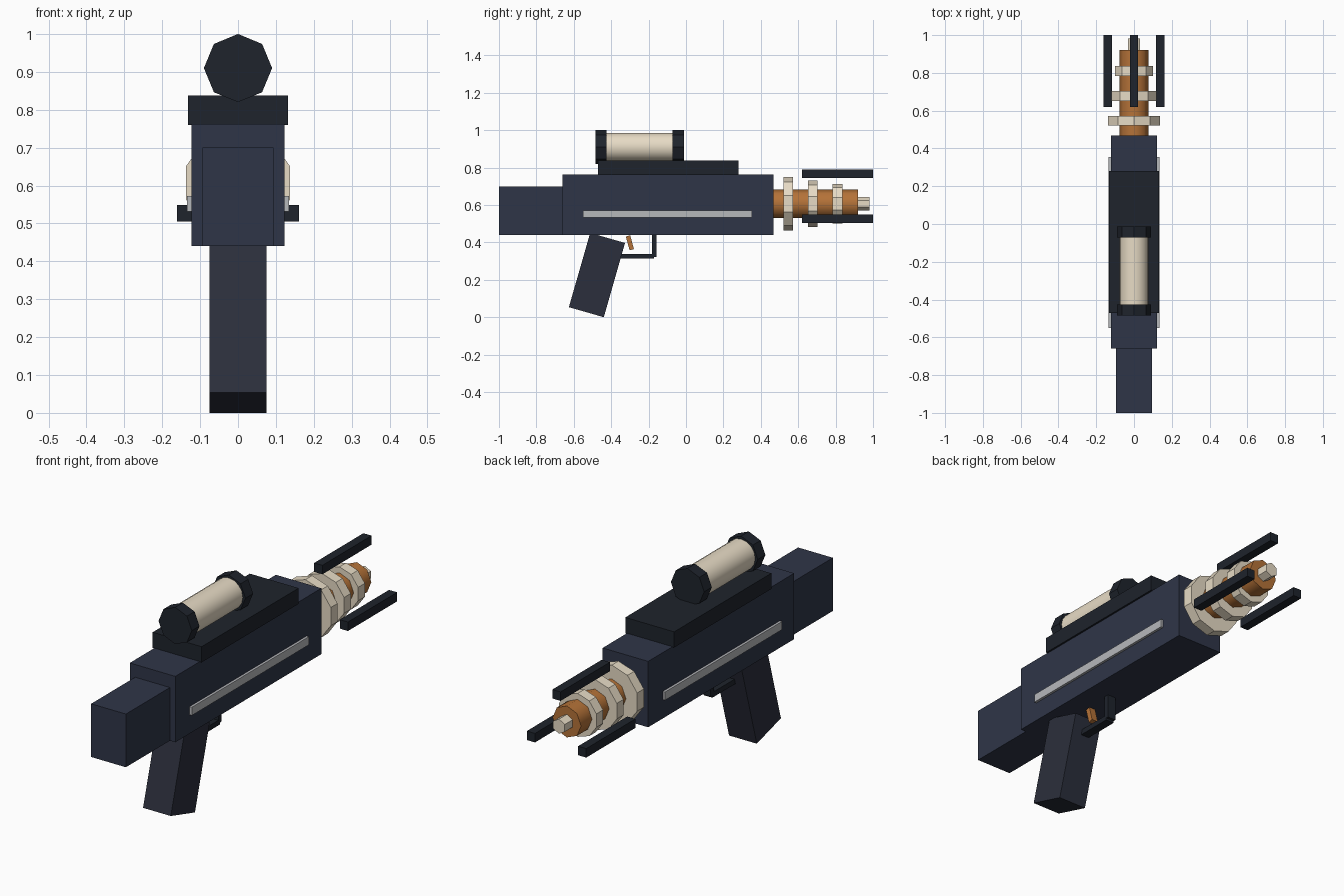
import bpy, bmesh, math
from mathutils import Matrix, Vector

if "Cube" in bpy.data.objects:
    bpy.data.objects.remove(bpy.data.objects["Cube"])


def material(name, rgb):
    m = bpy.data.materials.new(name)
    m.diffuse_color = (*rgb, 1)
    m.use_nodes = True
    m.node_tree.nodes["Principled BSDF"].inputs["Base Color"].default_value = m.diffuse_color
    return m


NAVY = material("navy", (0.028, 0.036, 0.064))
DARK = material("dark", (0.013, 0.017, 0.025))
GRIP = material("grip_grey", (0.024, 0.028, 0.045))
CREAM = material("cream", (0.80, 0.71, 0.56))
COPPER = material("copper", (0.46, 0.17, 0.04))
STEEL = material("steel", (0.47, 0.48, 0.50))


def finish(bm, name, mat):
    bmesh.ops.recalc_face_normals(bm, faces=bm.faces)
    me = bpy.data.meshes.new(name)
    bm.to_mesh(me)
    bm.free()
    me.materials.append(mat)
    ob = bpy.data.objects.new(name, me)
    bpy.context.collection.objects.link(ob)
    return ob


def box(name, x, y, z, mat, tilt=0.0):
    """Box from (min, max) ranges, optionally tilted about its own x axis."""
    centre = Vector([(a + b) / 2 for a, b in (x, y, z)])
    size = [b - a for a, b in (x, y, z)]
    bm = bmesh.new()
    bmesh.ops.create_cube(bm, size=1, matrix=Matrix.Translation(centre)
                          @ Matrix.Rotation(tilt, 4, 'X') @ Matrix.Diagonal((*size, 1)))
    return finish(bm, name, mat)


def rod(name, y0, y1, z, r, n, mat, smooth=False):
    """n-sided cylinder along y with a corner at the top."""
    bm = bmesh.new()
    angles = [2 * math.pi * i / n for i in range(n)]
    ends = [[bm.verts.new((r * math.sin(a), y, z + r * math.cos(a))) for a in angles]
            for y in (y0, y1)]
    for ring in ends:
        bm.faces.new(ring)
    for i in range(n):
        j = (i + 1) % n
        bm.faces.new((ends[0][i], ends[0][j], ends[1][j], ends[1][i])).smooth = smooth
    ob = finish(bm, name, mat)
    if smooth:
        bpy.ops.object.select_all(action='DESELECT')
        ob.select_set(True)
        bpy.context.view_layer.objects.active = ob
        bpy.ops.object.shade_smooth_by_angle(angle=math.radians(50))
    return ob


# Body, stock and top rail
box("body", (-0.123, 0.123), (-0.66, 0.468), (0.44, 0.762), NAVY)
box("stock", (-0.094, 0.094), (-1.0, -0.655), (0.44, 0.70), NAVY)
box("top_rail", (-0.132, 0.132), (-0.47, 0.28), (0.76, 0.837), DARK)

# Canister on the rail
rod("canister", -0.45, -0.04, 0.91, 0.076, 16, CREAM, True)
for label, y in (("rear", -0.485), ("fore", -0.071)):
    rod("canister_cap_" + label, y, y + 0.059, 0.91, 0.09, 8, DARK)

# Barrel core, tip and shrinking coils
AXIS = 0.607
rod("barrel_core", 0.46, 0.92, AXIS, 0.077, 8, COPPER, True)
rod("barrel_tip", 0.91, 0.981, AXIS, 0.036, 6, CREAM)
for i, (y, r) in enumerate(((0.547, 0.144), (0.677, 0.124), (0.81, 0.106))):
    rod(f"coil_{i + 1}", y - 0.026, y + 0.026, AXIS, r, 10, CREAM)

# Three prongs spaced round the barrel
for i in range(3):
    a = 2 * math.pi * i / 3
    x, z, h = 0.160 * math.sin(a), AXIS + 0.160 * math.cos(a), 0.022
    box(f"prong_{i + 1}", (x - h, x + h), (0.62, 1.0), (z - h, z + h), DARK)

# Side strips
for label, s in (("left", -1), ("right", 1)):
    box("side_strip_" + label, (s * 0.127 - 0.008, s * 0.127 + 0.008),
        (-0.55, 0.354), (0.532, 0.572), STEEL)

# Grip, trigger and guard
box("grip", (-0.075, 0.075), (-0.573, -0.379), (0.019, 0.432), GRIP, math.radians(-16))
box("trigger", (-0.017, 0.017), (-0.312, -0.288), (0.36, 0.436), COPPER, math.radians(15))
box("guard_bottom", (-0.022, 0.022), (-0.40, -0.172), (0.313, 0.338), DARK)
box("guard_front", (-0.022, 0.022), (-0.183, -0.159), (0.323, 0.445), DARK)
